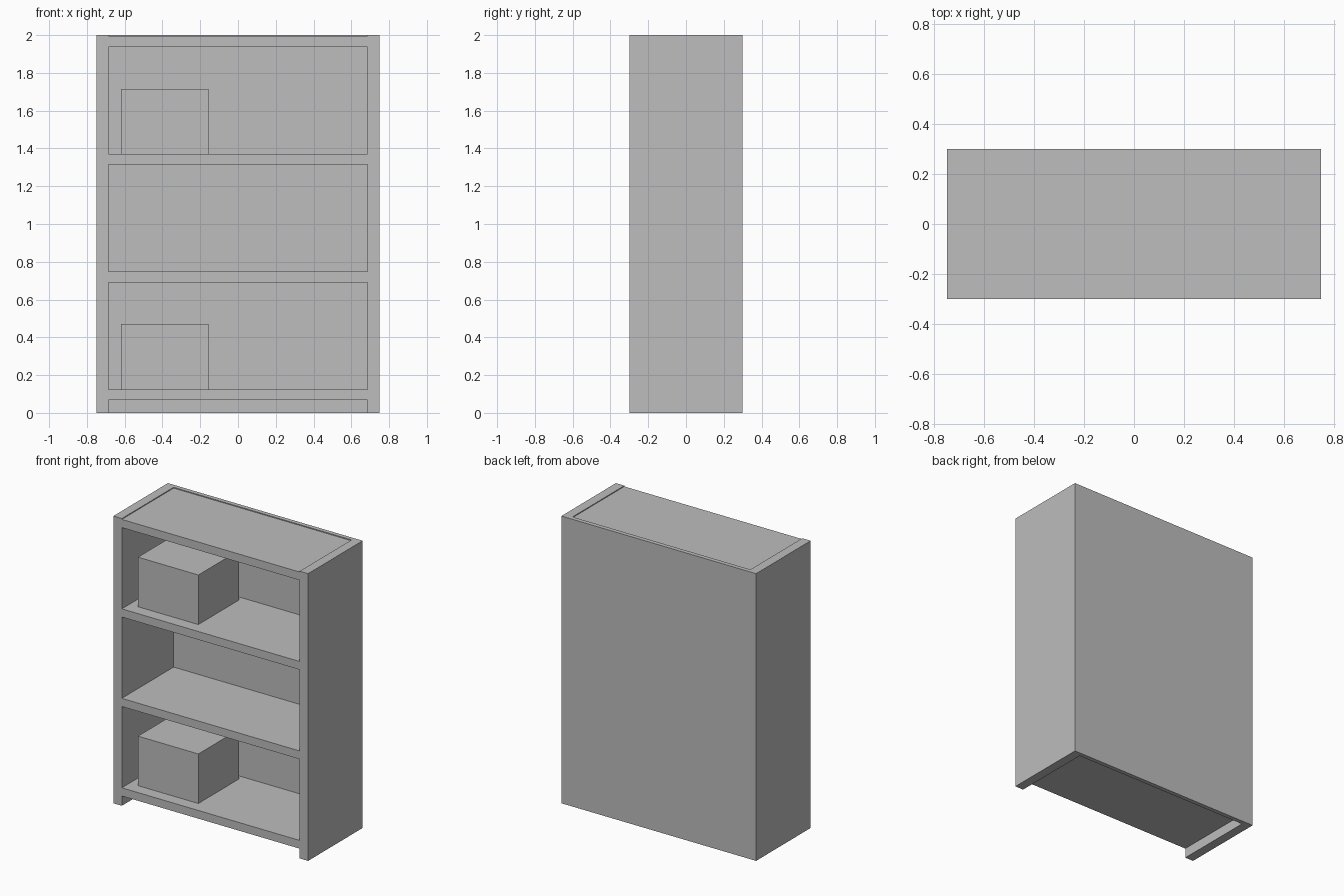
import bpy
import bmesh
from mathutils import Matrix, Vector

cube = bpy.data.objects.get("Cube")
if cube:
    bpy.data.objects.remove(cube, do_unlink=True)

grey = bpy.data.materials.new("plain grey")
grey.use_nodes = True
grey.diffuse_color = (0.51, 0.51, 0.51, 1)
grey.node_tree.nodes["Principled BSDF"].inputs["Base Color"].default_value = grey.diffuse_color


def box(name, low, high):
    """Flat-faced box spanning two opposite corners."""
    low, high = Vector(low), Vector(high)
    bm = bmesh.new()
    bmesh.ops.create_cube(bm, size=1, matrix=Matrix.Diagonal((*(high - low), 1)))
    mesh = bpy.data.meshes.new(name)
    bm.to_mesh(mesh)
    bm.free()
    mesh.materials.append(grey)
    obj = bpy.data.objects.new(name, mesh)
    obj.location = (low + high) / 2
    bpy.context.collection.objects.link(obj)
    return obj


WIDTH, DEPTH, HEIGHT = 1.5, 0.6, 2.0
INNER = 0.685               # half the width between the side panels
FRONT, BACK = -DEPTH / 2, DEPTH / 2
BACK_INNER = BACK - 0.03
BOARD = 0.057
FIRST_TOP, SPACING = 0.125, 0.623

# Side panels and back panel
box("right_side_panel", (-WIDTH / 2, FRONT, 0), (-INNER, BACK, HEIGHT))
box("left_side_panel", (INNER, FRONT, 0), (WIDTH / 2, BACK, HEIGHT))
box("back_panel", (-INNER, BACK_INNER, 0), (INNER, BACK, HEIGHT))

# Four boards, the uppermost sitting just under the rim
shelf_tops = [FIRST_TOP + SPACING * i for i in range(4)]
for name, top in zip(("bottom_shelf", "lower_shelf", "upper_shelf", "top_board"), shelf_tops):
    box(name, (-INNER, FRONT, top - BOARD), (INNER, BACK_INNER, top))

# Storage boxes on the bottom and upper shelves
for name, top in (("lower_storage_box", shelf_tops[0]), ("upper_storage_box", shelf_tops[2])):
    box(name, (-0.62, -0.215, top), (-0.155, 0.235, top + 0.345))
